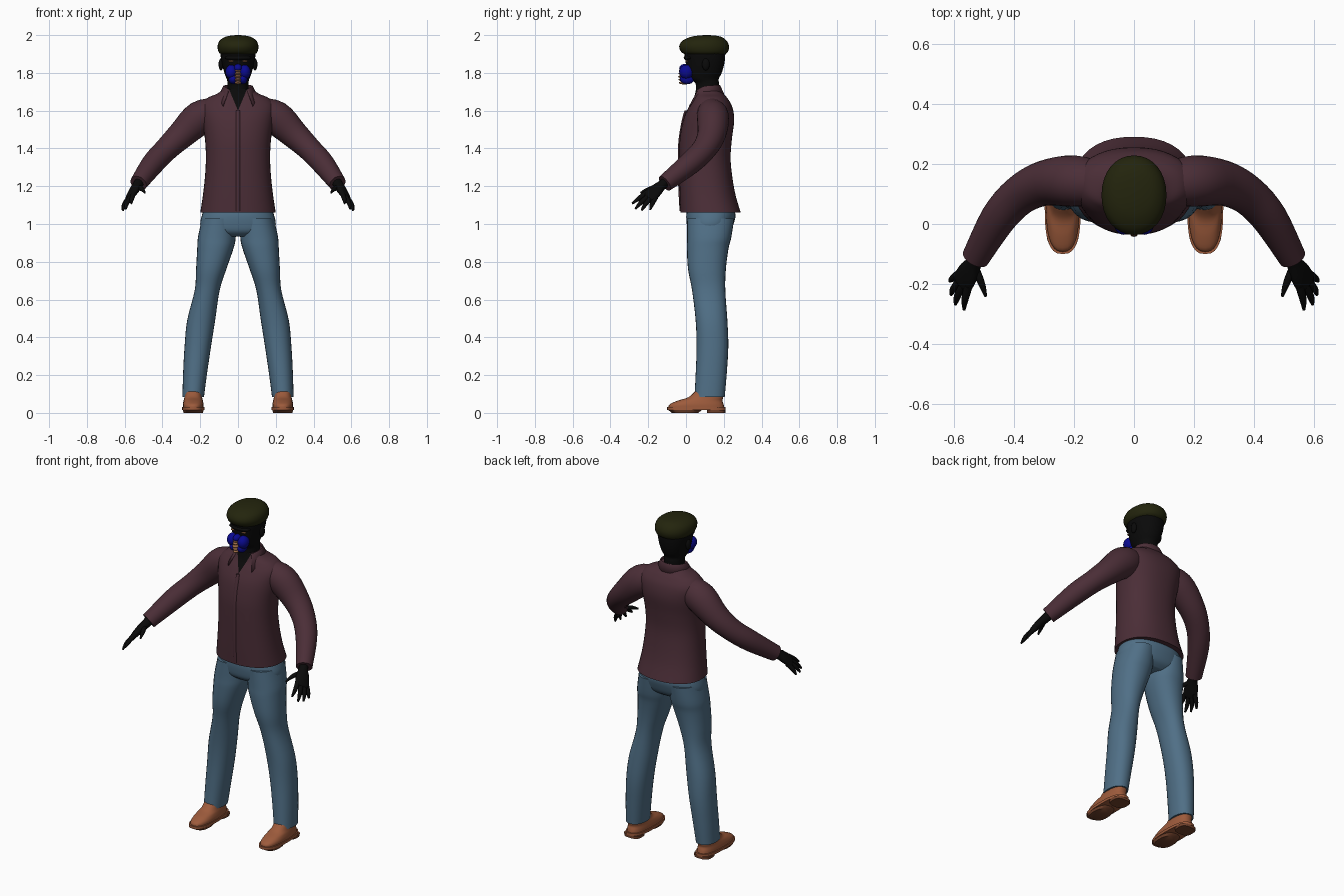
import bpy, bmesh, math
from mathutils import Vector

if "Cube" in bpy.data.objects:
    bpy.data.objects.remove(bpy.data.objects["Cube"])


def material(name, rgb):
    m = bpy.data.materials.new(name)
    m.diffuse_color = (*rgb, 1)
    m.use_nodes = True
    m.node_tree.nodes["Principled BSDF"].inputs["Base Color"].default_value = m.diffuse_color
    return m


SHIRT = material("plum shirt", (0.07, 0.027, 0.038))
JEANS = material("blue denim", (0.08, 0.16, 0.24))
LEATHER = material("tan leather", (0.34, 0.105, 0.045))
SOLE = material("brown sole", (0.17, 0.055, 0.025))
SKIN = material("black skin", (0.003, 0.003, 0.003))
CAP = material("olive cap", (0.017, 0.018, 0.004))
BLUE = material("blue cheeks", (0.003, 0.003, 0.28))
NOSE = material("brown nose", (0.32, 0.14, 0.06))


def finish(name, bm, mats, angle=50):
    bmesh.ops.recalc_face_normals(bm, faces=bm.faces)
    me = bpy.data.meshes.new(name)
    bm.to_mesh(me)
    bm.free()
    ob = bpy.data.objects.new(name, me)
    bpy.context.collection.objects.link(ob)
    for m in mats:
        me.materials.append(m)
    bpy.ops.object.select_all(action='DESELECT')
    ob.select_set(True)
    bpy.context.view_layer.objects.active = ob
    bpy.ops.object.shade_smooth_by_angle(angle=math.radians(angle))
    return ob


def spline(rings, steps):
    """Catmull-Rom interpolation through ring tuples."""
    out = []
    for i in range(len(rings) - 1):
        p0, p1 = rings[max(i - 1, 0)], rings[i]
        p2, p3 = rings[i + 1], rings[min(i + 2, len(rings) - 1)]
        for s in range(steps):
            t = s / steps
            out.append([0.5 * (2 * b + (c - a) * t + (2 * a - 5 * b + 4 * c - d) * t * t
                               + (3 * b - a - 3 * c + d) * t ** 3)
                        for a, b, c, d in zip(p0, p1, p2, p3)])
    return out + [list(rings[-1])]


def loft(rings, n=28, steps=4, power=2.0, along=False):
    """Skin rings (x, y, z, rx, ry): level, or square to their path if along."""
    bm = bmesh.new()
    rings = spline(rings, steps)
    loops = []
    for i, (x, y, z, rx, ry) in enumerate(rings):
        u, v = Vector((1, 0, 0)), Vector((0, 1, 0))
        if along:
            a, b = rings[max(i - 1, 0)], rings[min(i + 1, len(rings) - 1)]
            t = (Vector(b[:3]) - Vector(a[:3])).normalized()
            u = t.cross(Vector((0, 1, 0.3))).normalized()
            v = t.cross(u)
        loop = []
        for k in range(n):
            c, s = math.cos(math.tau * k / n), math.sin(math.tau * k / n)
            c = math.copysign(abs(c) ** (2 / power), c)
            s = math.copysign(abs(s) ** (2 / power), s)
            loop.append(bm.verts.new(Vector((x, y, z)) + u * rx * c + v * ry * s))
        loops.append(loop)
    for a, b in zip(loops, loops[1:]):
        for k in range(n):
            bm.faces.new((a[k], a[(k + 1) % n], b[(k + 1) % n], b[k]))
    bm.faces.new(loops[0])
    bm.faces.new(loops[-1])
    return bm


def ball(name, loc, size, mat, segs=16):
    bm = bmesh.new()
    bmesh.ops.create_uvsphere(bm, u_segments=segs, v_segments=segs // 2 + 2, radius=1)
    for v in bm.verts:
        v.co = Vector([c * s + o for c, s, o in zip(v.co, size, loc)])
    return finish(name, bm, [mat])


def flip(rings, s):
    return [(r[0] * s, *r[1:]) for r in rings]


# shirt body, with the open neck cut in as a V of skin
bm = loft([(0, .13, 1.06, .2, .16), (0, .115, 1.15, .186, .148), (0, .105, 1.25, .175, .14),
           (0, .1, 1.35, .17, .136), (0, .105, 1.45, .175, .138), (0, .12, 1.55, .19, .135),
           (0, .13, 1.62, .197, .115), (0, .13, 1.665, .165, .09), (0, .123, 1.69, .11, .075),
           (0, .115, 1.715, .078, .062)], n=40, steps=5, power=2.3)
V_TIP, V_SLOPE = 1.6, 0.42
for s in (-1, 1):
    front = [f for f in bm.faces if f.calc_center_median().y < .1 and f.calc_center_median().z > 1.55]
    geom = front + list({e for f in front for e in f.edges}) + list({v for f in front for v in f.verts})
    bmesh.ops.bisect_plane(bm, geom=geom, plane_co=(0, 0, V_TIP), plane_no=(s, 0, -V_SLOPE))
for f in bm.faces:
    c = f.calc_center_median()
    if c.y < .1 and abs(c.x) < (c.z - V_TIP) * V_SLOPE:
        f.material_index = 1
finish("shirt_body", bm, [SHIRT, SKIN])

# button placket down the chest
bm = loft([(0, -.026, 1.07, .012, .008), (0, -.033, 1.2, .012, .008), (0, -.035, 1.35, .012, .008),
           (0, -.031, 1.45, .012, .008), (0, -.014, 1.55, .012, .008), (0, .0, 1.6, .01, .008)], n=8)
finish("placket", bm, [SHIRT])

# folded collar, open at the front with pointed wings
bm = bmesh.new()
rows, N, LIM = [], 32, 2.5
for i in range(N + 1):
    a = LIM * (2 * i / N - 1)
    w = (abs(a) / LIM) ** 5
    sx, cy = math.sin(a), math.cos(a)
    inner = Vector((.077 * sx, .115 + .066 * cy, 1.735 - .025 * w))
    outer = Vector(((.1 + .035 * w) * sx, .117 + (.085 + .04 * w) * cy, 1.688 - .062 * w))
    low = Vector((.075 * sx, .115 + .064 * cy, 1.685))
    rows.append([bm.verts.new(p) for p in (low, inner, outer)])
for a, b in zip(rows, rows[1:]):
    for k in range(2):
        bm.faces.new((a[k], b[k], b[k + 1], a[k + 1]))
collar = finish("collar", bm, [SHIRT])
collar.modifiers.new("thickness", 'SOLIDIFY').thickness = .008

# hips of the jeans
bm = loft([(0, .13, 1.1, .17, .115), (0, .132, 1.05, .19, .13), (0, .128, 1.0, .2, .124),
           (0, .124, .96, .185, .11), (0, .122, .935, .12, .08)], n=36, power=2.3)
finish("jeans_hips", bm, [JEANS])

for s, side in ((1, "left"), (-1, "right")):
    # sleeve
    bm = loft(flip([(.1, .13, 1.6, .07, .07), (.2, .143, 1.563, .09, .085), (.3, .135, 1.472, .074, .075),
                    (.38, .095, 1.395, .063, .066), (.45, .02, 1.32, .06, .06),
                    (.527, -.112, 1.215, .046, .046)], s), along=True)
    finish(side + "_sleeve", bm, [SHIRT])

    # palm
    bm = loft(flip([(.515, -.09, 1.235, .028, .028), (.53, -.125, 1.208, .026, .026),
                    (.55, -.16, 1.178, .023, .04), (.57, -.195, 1.145, .017, .043),
                    (.575, -.204, 1.137, .01, .03)], s), n=16, along=True)
    finish(side + "_palm", bm, [SKIN])
    # fingers: base, knuckle, tip
    fingers = {
        "index_finger": ((.55, -.205, 1.168), (.562, -.25, 1.135), (.565, -.285, 1.108)),
        "middle_finger": ((.565, -.197, 1.15), (.587, -.24, 1.112), (.594, -.268, 1.08)),
        "ring_finger": ((.573, -.182, 1.142), (.6, -.215, 1.104), (.608, -.235, 1.072)),
        "little_finger": ((.575, -.16, 1.142), (.602, -.18, 1.105), (.613, -.19, 1.075)),
        "thumb": ((.532, -.14, 1.195), (.508, -.195, 1.185), (.493, -.24, 1.165)),
    }
    for name, (a, b, c) in fingers.items():
        bm = loft(flip([(*a, .014, .014), (*b, .012, .012), (*c, .005, .005)], s), n=10, along=True)
        finish(side + "_" + name, bm, [SKIN])

    # trouser leg
    bm = loft(flip([(.1, .13, 1.03, .09, .125), (.112, .123, .93, .1, .117), (.12, .115, .87, .096, .11),
                    (.142, .111, .76, .08, .1), (.163, .12, .65, .066, .088),
                    (.195, .135, .49, .074, .084), (.213, .14, .35, .07, .084),
                    (.228, .133, .2, .063, .082), (.237, .125, .085, .057, .08)], s), power=2.2)
    finish(side + "_trouser_leg", bm, [JEANS])

    # shoe upper, welt, sole and heel
    bm = loft(flip([(.237, .055, .025, .055, .148), (.237, .056, .045, .055, .143), (.237, .075, .065, .051, .118),
                    (.237, .105, .083, .047, .092), (.237, .123, .115, .045, .074)], s), power=2.5)
    finish(side + "_shoe_upper", bm, [LEATHER])
    bm = loft(flip([(.237, .055, .014, .06, .155), (.237, .055, .03, .06, .155)], s), steps=1, power=2.7)
    finish(side + "_shoe_welt", bm, [LEATHER])
    bm = loft(flip([(.237, -.005, 0, .05, .07), (.237, -.005, .016, .056, .09)], s), steps=1, power=2.5)
    finish(side + "_shoe_sole", bm, [SOLE])
    bm = loft(flip([(.237, .16, 0, .052, .048), (.237, .16, .016, .054, .048)], s), steps=1, power=3)
    finish(side + "_shoe_heel", bm, [SOLE])

    # ear, cheek, lower cheek, eye
    ball(side + "_ear", (.09 * s, .105, 1.845), (.013, .02, .032), SKIN)
    ball(side + "_cheek", (.036 * s, .002, 1.805), (.031, .038, .038), BLUE)
    ball(side + "_lower_cheek", (.026 * s, .006, 1.768), (.024, .038, .028), BLUE)
    ball(side + "_eye", (.036 * s, .004, 1.862), (.015, .008, .005), NOSE, 12)

# neck and head
bm = loft([(0, .11, 1.62, .05, .055), (0, .112, 1.7, .055, .06), (0, .112, 1.745, .055, .062),
           (0, .095, 1.768, .06, .078), (0, .097, 1.8, .072, .092), (0, .101, 1.85, .085, .102),
           (0, .1, 1.9, .093, .108), (0, .1, 1.94, .09, .105)], power=2.2)
finish("head", bm, [SKIN])
ball("brow", (0, .018, 1.88), (.07, .03, .016), SKIN)

# striped nose and bridge
ball("nose_bridge", (0, -.006, 1.825), (.022, .03, .022), BLUE)
for i in range(5):
    ball(f"nose_ridge_{i + 1}", (0, -.012 + .002 * abs(i - 2), 1.748 + .016 * i),
         (.021 - .0015 * abs(i - 2), .03, .009), NOSE, 12)

# cap
bm = loft([(0, .1, 1.898, .09, .106), (0, .098, 1.912, .103, .124), (0, .096, 1.94, .108, .132),
           (0, .098, 1.968, .099, .119), (0, .105, 1.988, .074, .088), (0, .11, 1.997, .04, .05),
           (0, .11, 2.0, .006, .008)], n=32, power=2.1)
finish("cap", bm, [CAP])
